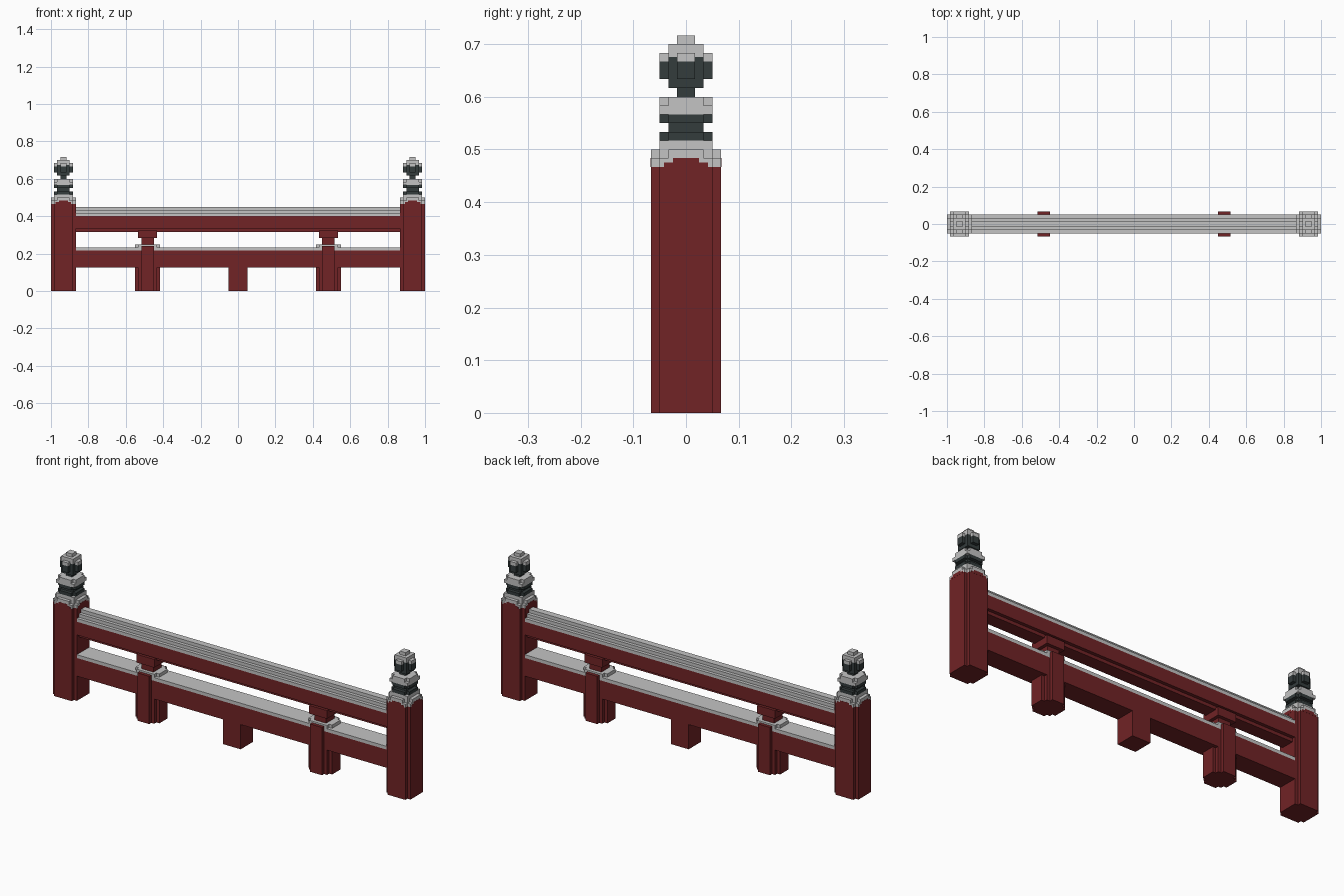
import bpy, bmesh

cube = bpy.data.objects.get("Cube")
if cube:
    bpy.data.objects.remove(cube, do_unlink=True)

U = 1 / 60  # block size; all dimensions below are in blocks


def material(name, rgb):
    m = bpy.data.materials.new(name)
    m.use_nodes = True
    m.diffuse_color = (*rgb, 1)
    m.node_tree.nodes["Principled BSDF"].inputs["Base Color"].default_value = (*rgb, 1)
    return m


RED = material("dark red paint", (0.165, 0.017, 0.019))
GRAY = material("light gray cap", (0.55, 0.55, 0.55))
DARK = material("dark slate metal", (0.034, 0.045, 0.046))


def stepped(*steps):
    """Outline of a stepped round column from its (x, y) corner steps."""
    quarter = []
    for i, (a, b) in enumerate(steps):
        quarter.append((a, b))
        if i + 1 < len(steps):
            quarter.append((steps[i + 1][0], b))
    outline = []
    for _ in range(4):
        outline += quarter
        quarter = [(-y, x) for x, y in quarter]
    return outline


def rect(x, y, cx=0, cy=0):
    return [(cx + x, cy + y), (cx - x, cy + y), (cx - x, cy - y), (cx + x, cy - y)]


def layered(profile_rows):
    """Symmetric (y, z) outline from rows of (half width, bottom, top)."""
    right = [p for w, lo, hi in profile_rows for p in ((w, lo), (w, hi))]
    return right + [(-y, z) for y, z in reversed(right)]


def part(name, mat, prisms, x=0, along_x=False):
    """One object of extruded outlines, each (outline, start, end)."""
    bm = bmesh.new()
    for outline, lo, hi in prisms:
        rings = []
        for t in (lo, hi):
            pts = [(t, a, b) if along_x else (a + x, b, t) for a, b in outline]
            rings.append([bm.verts.new([c * U for c in p]) for p in pts])
        bm.faces.new(rings[0])
        bm.faces.new(rings[1])
        n = len(outline)
        for i in range(n):
            j = (i + 1) % n
            bm.faces.new((rings[0][i], rings[0][j], rings[1][j], rings[1][i]))
    bmesh.ops.recalc_face_normals(bm, faces=bm.faces)
    mesh = bpy.data.meshes.new(name)
    bm.to_mesh(mesh)
    bm.free()
    mesh.materials.append(mat)
    obj = bpy.data.objects.new(name, mesh)
    bpy.context.collection.objects.link(obj)
    return obj


# Column cross-sections
POST = stepped((4, 3), (3, 4))
ROUND4 = stepped((4, 2), (3, 3), (2, 4))
RING = stepped((3, 2), (2, 3))
BULB = stepped((3, 1), (2, 2), (1, 3))

for side, sx in (("left", 1), ("right", -1)):
    # End post with a gray cap and a stepped red arch on each face
    x = 56 * sx
    part(f"end_post_{side}", RED, [(POST, 0, 28)], x)
    part(f"post_cap_{side}", GRAY,
         [(POST, 28, 29), (ROUND4, 29, 30), (rect(3, 3), 30, 31)], x)
    t = 0.03
    arch = []
    for half, lo, hi in ((2.5, 28, 28.5), (1.5, 28.5, 29)):
        for s in (1, -1):
            arch.append((rect(half, t, 0, 4 * s), lo, hi))
            arch.append((rect(t, half, 4 * s, 0), lo, hi))
    part(f"post_cap_arch_{side}", RED, arch, x)

    # Finial: waist, ring, neck, bulb and stepped tip
    part(f"finial_waist_{side}", DARK,
         [(RING, 31, 32), (rect(2, 2), 32, 33), (RING, 33, 34)], x)
    part(f"finial_ring_{side}", GRAY, [(rect(3, 3), 34, 35), (RING, 35, 36)], x)
    part(f"finial_bulb_{side}", DARK,
         [(rect(1, 1), 36, 37), (rect(2, 2), 37, 38), (BULB, 38, 40),
          (rect(2, 2), 40, 40.5)], x)
    part(f"finial_tip_{side}", GRAY,
         [(rect(3, 1), 40, 41), (rect(1, 3), 40, 41),
          (rect(2, 2), 40.5, 42), (rect(1, 1), 42, 43)], x)

    # Intermediate post, its gray collar and the neck under the top rail
    x = 29 * sx
    part(f"middle_post_{side}", RED,
         [(ROUND4, 0, 13), (rect(2, 0.5, 0, 3.5), 13, 14.5),
          (rect(2, 0.5, 0, -3.5), 13, 14.5)], x)
    part(f"middle_post_collar_{side}", GRAY,
         [(rect(4, 2), 13, 15), (rect(3, 3), 13, 15)], x)
    part(f"middle_post_neck_{side}", RED,
         [(rect(2, 2), 15, 17), (rect(3, 3), 17, 19.5)], x)

# Short foot in the centre
part("center_foot", RED, [(rect(3, 3), 0, 7.5)])

# Rails with gray tops
part("lower_rail", RED, [(layered([(3, 7.5, 13)]), -52, 52)], along_x=True)
part("lower_rail_top", GRAY, [(layered([(3, 13, 14)]), -52, 52)], along_x=True)
part("upper_rail", RED,
     [(layered([(2, 19, 20), (3, 20, 24)]), -52, 52)], along_x=True)
part("upper_rail_top", GRAY,
     [(layered([(3, 24, 25), (2, 25, 26), (1, 26, 27)]), -52, 52)], along_x=True)
